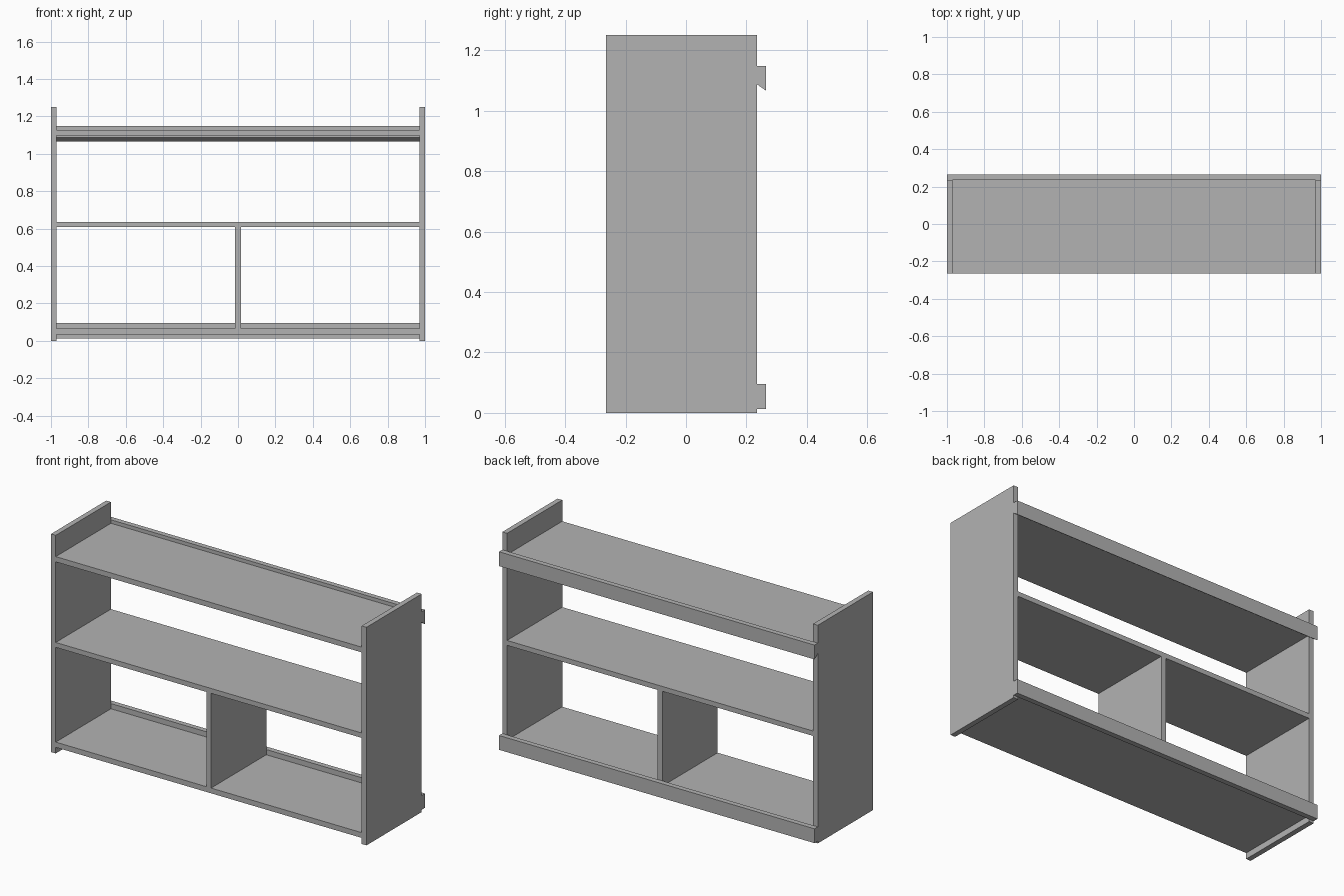
import bpy
import bmesh

cube = bpy.data.objects.get("Cube")
if cube:
    bpy.data.objects.remove(cube, do_unlink=True)

grey = bpy.data.materials.new("plain grey")
grey.use_nodes = True
COLOUR = (0.45, 0.45, 0.45, 1)
grey.diffuse_color = COLOUR
grey.node_tree.nodes["Principled BSDF"].inputs["Base Color"].default_value = COLOUR

FRONT, BACK, RAIL_BACK = -0.265, 0.235, 0.265
INNER = 0.97


def board(name, x0, x1, profile):
    """Extrude a (y, z) profile along x."""
    bm = bmesh.new()
    face = bm.faces.new([bm.verts.new((x0, y, z)) for y, z in profile])
    out = bmesh.ops.extrude_face_region(bm, geom=[face])
    moved = [v for v in out["geom"] if isinstance(v, bmesh.types.BMVert)]
    bmesh.ops.translate(bm, verts=moved, vec=(x1 - x0, 0, 0))
    bmesh.ops.recalc_face_normals(bm, faces=bm.faces)
    mesh = bpy.data.meshes.new(name)
    bm.to_mesh(mesh)
    bm.free()
    mesh.materials.append(grey)
    bpy.context.collection.objects.link(bpy.data.objects.new(name, mesh))


def rect(y0, y1, z0, z1):
    return [(y0, z0), (y1, z0), (y1, z1), (y0, z1)]


# Side panels
side = rect(FRONT, BACK, 0, 1.25)
board("left_side", INNER, 1, side)
board("right_side", -1, -INNER, side)

# Shelves
for name, z0, z1 in (("bottom_shelf", 0.035, 0.065),
                     ("middle_shelf", 0.608, 0.636),
                     ("top_shelf", 1.098, 1.128)):
    board(name, -INNER, INNER, rect(FRONT, BACK, z0, z1))

# Upright between the two lower shelves
board("divider", -0.015, 0.015, rect(FRONT, BACK, 0.065, 0.608))

# Back rails; the upper one has a sloped hanging edge
board("lower_rail", -1, 1, rect(BACK, RAIL_BACK, 0.013, 0.095))
board("upper_rail", -1, 1,
      [(BACK, 1.087), (RAIL_BACK, 1.066), (RAIL_BACK, 1.148), (BACK, 1.148)])
